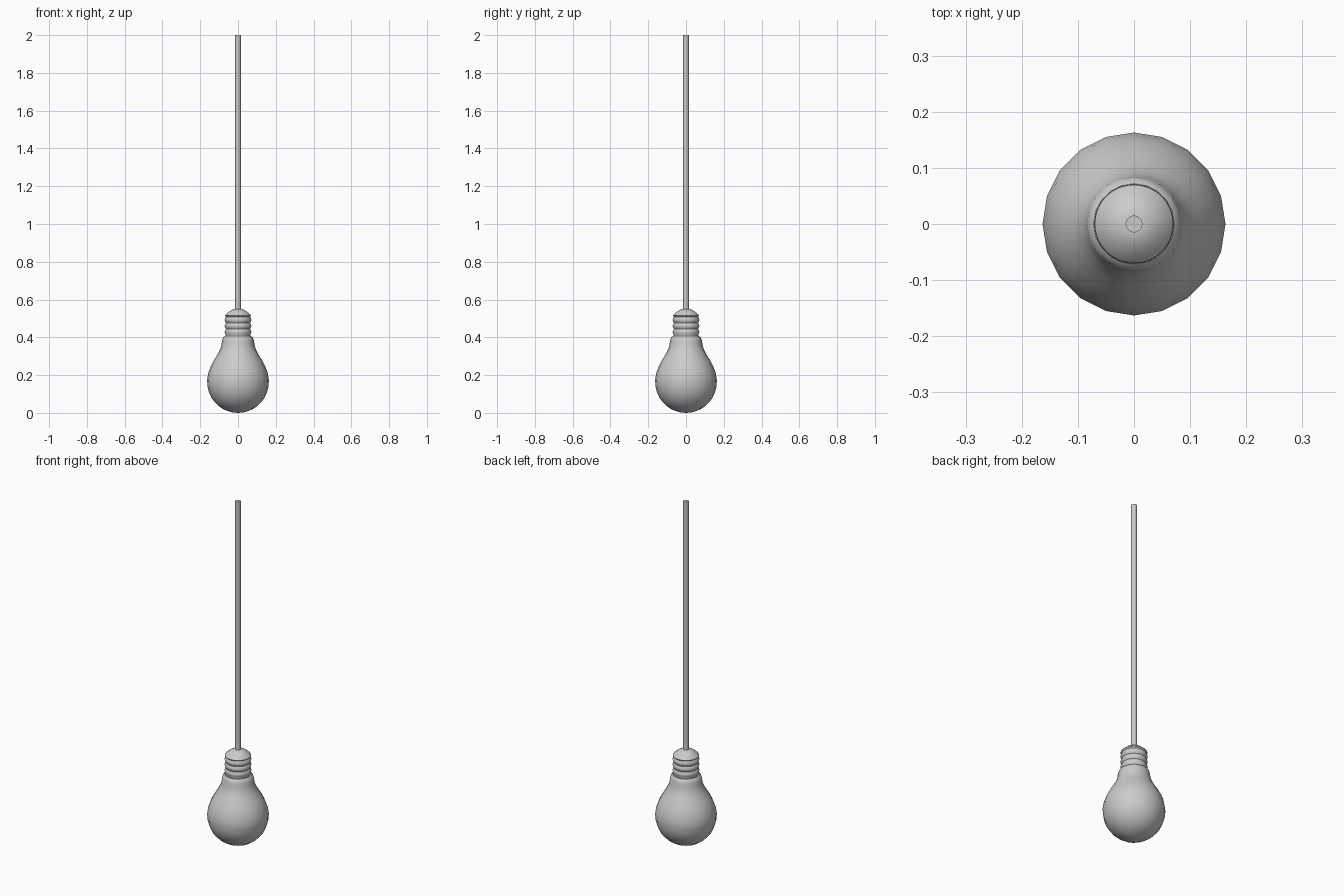
import bpy, bmesh, math

if "Cube" in bpy.data.objects:
    bpy.data.objects.remove(bpy.data.objects["Cube"])


def lathe(name, profile, sides, angle=40):
    """Revolve (radius, z) points around the z axis; open ends are capped."""
    bm = bmesh.new()
    rings = []
    for r, z in profile:
        if r == 0:
            rings.append([bm.verts.new((0, 0, z))] * sides)
        else:
            rings.append([bm.verts.new((r * math.cos(2 * math.pi * i / sides),
                                        r * math.sin(2 * math.pi * i / sides), z))
                          for i in range(sides)])
    for a, b in zip(rings, rings[1:]):
        for i in range(sides):
            j = (i + 1) % sides
            bm.faces.new(list(dict.fromkeys((a[i], a[j], b[j], b[i]))))
    if profile[0][0] > 0:
        bm.faces.new(rings[0][::-1])
    if profile[-1][0] > 0:
        bm.faces.new(rings[-1])
    bmesh.ops.recalc_face_normals(bm, faces=bm.faces)
    mesh = bpy.data.meshes.new(name)
    bm.to_mesh(mesh)
    bm.free()
    obj = bpy.data.objects.new(name, mesh)
    bpy.context.collection.objects.link(obj)
    bpy.ops.object.select_all(action='DESELECT')
    obj.select_set(True)
    bpy.context.view_layer.objects.active = obj
    bpy.ops.object.shade_smooth_by_angle(angle=math.radians(angle))
    return obj


# Glass bulb: round lower half, then a taper into the neck
R = 0.163
glass = [(R * math.sin(t), R * (1 - math.cos(t)))
         for t in (math.radians(a) for a in range(0, 100, 10))]
glass += [(0.163, 0.178), (0.158, 0.21), (0.146, 0.243), (0.128, 0.278),
          (0.108, 0.31), (0.094, 0.337), (0.087, 0.362), (0.084, 0.385),
          (0.079, 0.40), (0.072, 0.406)]
lathe("glass_bulb", glass, 20)

# Screw socket: rounded thread ridges with a shallow cone on top
socket = [(0.066, 0.403), (0.066, 0.412)]
pitch, start = 0.032, 0.412
for k in range(3):
    for f, r in ((0.25, 0.0685), (0.5, 0.071), (0.75, 0.0685), (1.0, 0.064)):
        socket.append((r, start + (k + f) * pitch))
socket += [(0.070, 0.515), (0.067, 0.52), (0.045, 0.538), (0.028, 0.548), (0.014, 0.55)]
lathe("screw_socket", socket, 32, 50)

# Hanging cable
lathe("cable", [(0.015, 0.54), (0.015, 2.0)], 32)
